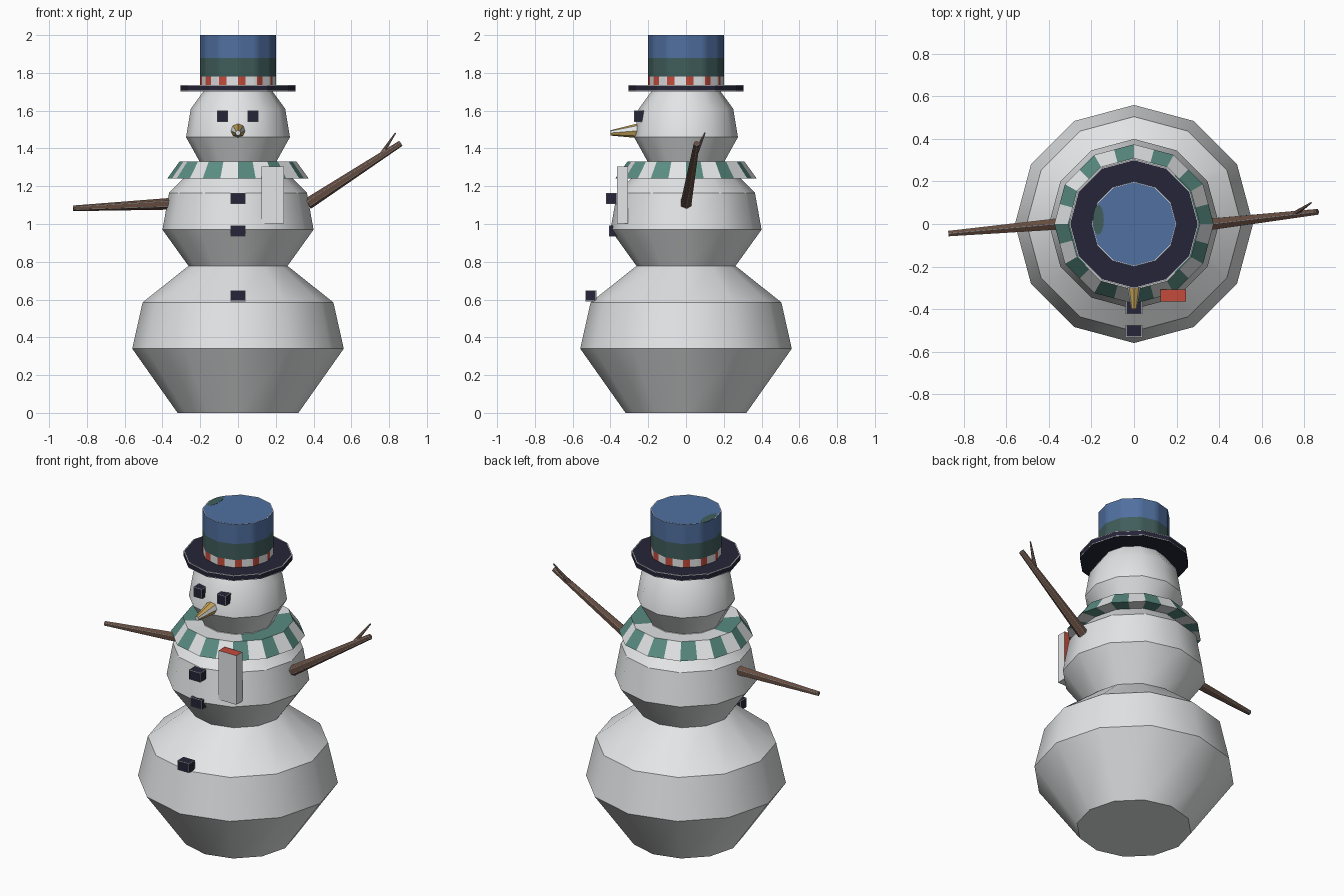
import bpy, bmesh, math
from mathutils import Vector, Matrix

if "Cube" in bpy.data.objects:
    bpy.data.objects.remove(bpy.data.objects["Cube"])


def material(name, rgb):
    m = bpy.data.materials.new(name)
    m.use_nodes = True
    m.diffuse_color = (*rgb, 1)
    bsdf = next(n for n in m.node_tree.nodes if n.type == 'BSDF_PRINCIPLED')
    bsdf.inputs["Base Color"].default_value = (*rgb, 1)
    bsdf.inputs["Roughness"].default_value = 0.8
    return m


SNOW = material("snow white", (0.77, 0.78, 0.79))
NAVY = material("coal navy", (0.018, 0.018, 0.04))
BLUE = material("hat blue", (0.08, 0.16, 0.35))
GREEN = material("hat dark green", (0.05, 0.11, 0.105))
TEAL = material("scarf teal", (0.1, 0.26, 0.22))
RED = material("red", (0.55, 0.07, 0.045))
BROWN = material("stick brown", (0.13, 0.07, 0.048))
GOLD = material("carrot gold", (0.58, 0.38, 0.1))


def finish(name, bm, mats, smooth=False):
    bmesh.ops.recalc_face_normals(bm, faces=bm.faces)
    mesh = bpy.data.meshes.new(name)
    bm.to_mesh(mesh)
    bm.free()
    for m in mats:
        mesh.materials.append(m)
    ob = bpy.data.objects.new(name, mesh)
    bpy.context.collection.objects.link(ob)
    if smooth:
        bpy.ops.object.select_all(action='DESELECT')
        ob.select_set(True)
        bpy.context.view_layer.objects.active = ob
        bpy.ops.object.shade_smooth_by_angle(angle=math.radians(32))
    return ob


SIDES = 12


def loft(name, profile, mats, rule=None, sub=1, smooth=False, closed=False):
    """Twelve-sided turned shape; each side can be split into strips for stripes."""
    bm = bmesh.new()
    corners = [Vector((math.cos(a), math.sin(a), 0)) for a in
               (-math.pi / 2 + math.tau * i / SIDES for i in range(SIDES))]
    outline = [corners[i].lerp(corners[(i + 1) % SIDES], j / sub)
               for i in range(SIDES) for j in range(sub)]
    rings = [[bm.verts.new((p.x * r, p.y * r, z)) for p in outline] for r, z in profile]
    n = len(outline)
    bands = list(zip(rings, rings[1:] + rings[:1]))
    for b, (lo, hi) in enumerate(bands if closed else bands[:-1]):
        for k in range(n):
            q = (k + 1) % n
            f = bm.faces.new((lo[k], lo[q], hi[q], hi[k]))
            f.material_index = rule(b, k) if rule else 0
    if not closed:
        bm.faces.new(rings[0])
        cap = bm.faces.new(rings[-1])
        cap.material_index = rule(len(profile) - 1, 0) if rule else 0
    return finish(name, bm, mats, smooth)


def edge_trim(bm, width):
    """Light border around every face: inner faces keep slot 0, borders get slot 1."""
    ring = bmesh.ops.inset_individual(bm, faces=bm.faces[:], thickness=width)["faces"]
    inner = set(ring)
    border = [f for f in bm.faces if f not in inner]
    # the border is the smaller share of the surface
    if sum(f.calc_area() for f in border) > sum(f.calc_area() for f in ring):
        border = ring
    for f in border:
        f.material_index = 1


def box(name, centre, size, mats, trim=0):
    bm = bmesh.new()
    bmesh.ops.create_cube(bm, size=1, matrix=Matrix.Translation(centre) @ Matrix.Diagonal((*size, 1)))
    if trim:
        edge_trim(bm, trim)
    return finish(name, bm, mats)


def taper(name, start, end, r1, r2, mats, sides=6, trim=0, rule=None):
    a, b = Vector(start), Vector(end)
    d = b - a
    bm = bmesh.new()
    place = Matrix.Translation((a + b) / 2) @ d.to_track_quat('Z', 'Y').to_matrix().to_4x4()
    bmesh.ops.create_cone(bm, cap_ends=True, segments=sides, radius1=r1, radius2=r2,
                          depth=d.length, matrix=place)
    if trim:
        edge_trim(bm, trim)
    if rule:
        for i, f in enumerate(bm.faces):
            f.material_index = rule(i, f)
    return finish(name, bm, mats)


# Snow balls
loft("lower_body", [(0.32, 0), (0.56, 0.34), (0.505, 0.585), (0.26, 0.78)], [SNOW], smooth=True)
loft("middle_body", [(0.26, 0.775), (0.4, 0.97), (0.365, 1.165), (0.2, 1.33)], [SNOW], smooth=True)
loft("head", [(0.2, 1.325), (0.275, 1.46), (0.25, 1.61), (0.17, 1.72)], [SNOW], smooth=True)


# Striped scarf collar and its hanging tail
def scarf_rule(band, k):
    if band == 1:
        angle = (k * 5 - 90 + 180) % 360 - 180
        return int(-52 < angle < 48 or angle > 170 or angle < -140)
    return int(k % 6 < 3)


loft("scarf", [(0.375, 1.24), (0.31, 1.33), (0.18, 1.325), (0.25, 1.25)], [SNOW, TEAL],
     scarf_rule, sub=6, closed=True)
tail = box("scarf_tail", (0.184, -0.336, 1.154), (0.12, 0.058, 0.302), [SNOW, RED])
for f in tail.data.polygons:
    f.material_index = int(f.normal.z > 0.5 or f.normal.y > 0.5)

# Top hat: brim, crown with striped band, patch on top
loft("hat_brim", [(0.305, 1.702), (0.305, 1.706), (0.305, 1.731), (0.305, 1.735), (0.3, 1.735)],
     [NAVY, SNOW], lambda b, k: int(b in (0, 2, 3)))


def crown_rule(band, k):
    if band == 0:
        return 2 if k % 5 < 2 else 3
    return {1: 1, 2: 0, 3: 3, 4: 0}[band]


loft("hat_crown", [(0.2, 1.735), (0.2, 1.782), (0.2, 1.88), (0.2, 2.0), (0.196, 2.0)],
     [BLUE, GREEN, RED, SNOW], crown_rule, sub=5, smooth=True)
bm = bmesh.new()
bmesh.ops.create_cone(bm, cap_ends=True, segments=16, radius1=1, radius2=1, depth=1,
                      matrix=Matrix.Translation((-0.168, 0.02, 1.999)) @
                      Matrix.Diagonal((0.026, 0.07, 0.004, 1)))
finish("hat_patch", bm, [GREEN])

# Coal eyes and buttons
for side, x in (("right", -0.082), ("left", 0.079)):
    box(side + "_eye", (x, -0.247, 1.57), (0.058, 0.058, 0.06), [NAVY, SNOW], 0.004)
for name, y, z in (("top", -0.394, 1.136), ("middle", -0.378, 0.962), ("bottom", -0.504, 0.62)):
    box(name + "_button", (0, y, z), (0.078, 0.058, 0.058), [NAVY, SNOW], 0.004)

# Carrot nose with pale strips
taper("nose", (0, -0.235, 1.495), (0, -0.4, 1.482), 0.042, 0.014, [GOLD, SNOW], 8,
      rule=lambda i, f: int(len(f.verts) > 4 or i % 3 == 1))

# Stick arms
taper("right_arm", (-0.36, 0, 1.107), (-0.873, -0.045, 1.083), 0.031, 0.015, [BROWN, SNOW], trim=0.003)
taper("left_arm", (0.37, 0, 1.107), (0.862, 0.057, 1.427), 0.031, 0.016, [BROWN, SNOW], trim=0.003)
taper("left_arm_twig", (0.75, 0.044, 1.355), (0.834, 0.1, 1.482), 0.014, 0.004, [BROWN, SNOW], trim=0.0015)
